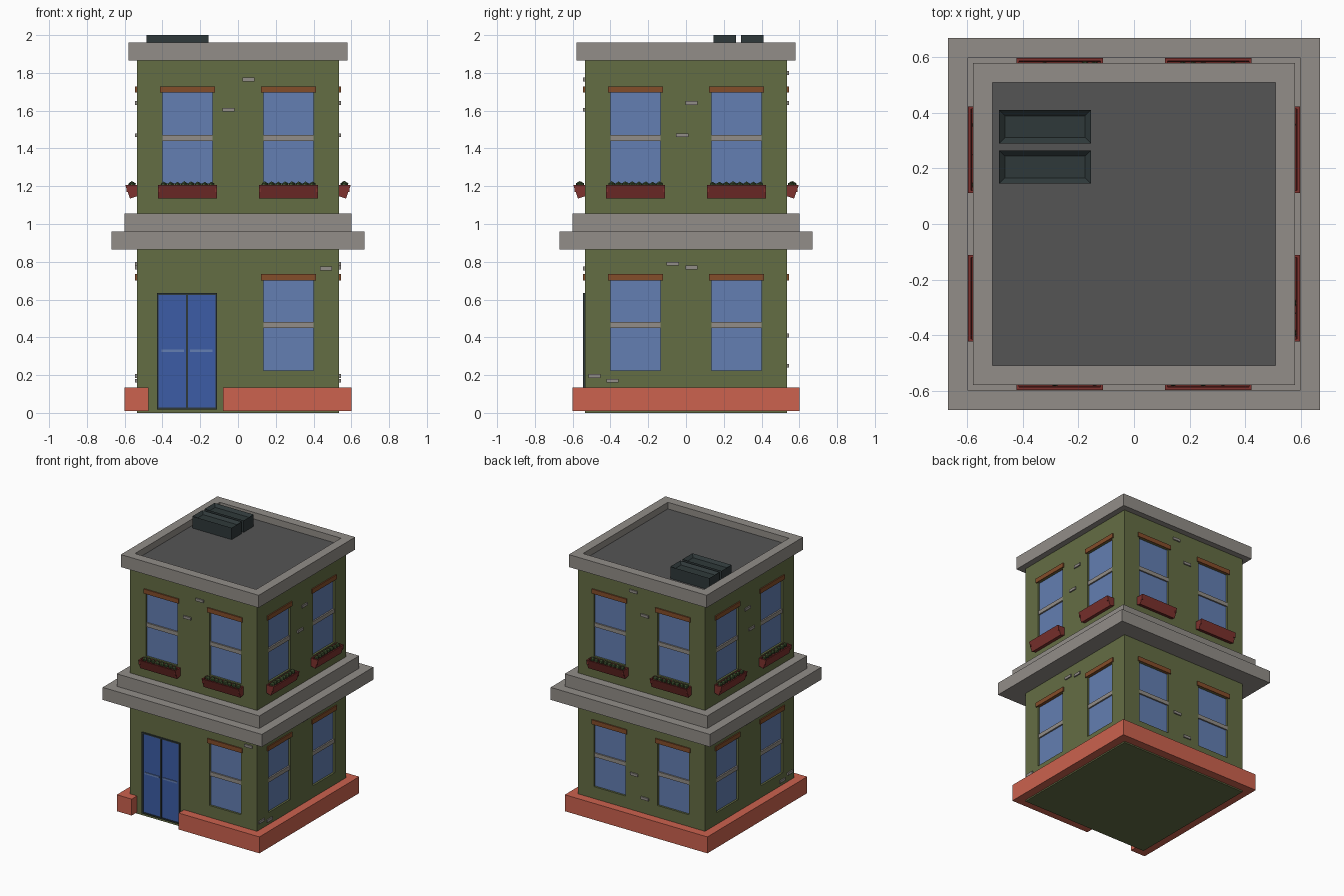
import bpy, bmesh, math, random
from mathutils import Vector, Matrix

if "Cube" in bpy.data.objects:
    bpy.data.objects.remove(bpy.data.objects["Cube"])

random.seed(4)


def material(name, r, g, b):
    lin = [((c / 255 + 0.055) / 1.055) ** 2.4 for c in (r, g, b)]
    m = bpy.data.materials.new(name)
    m.diffuse_color = (*lin, 1)
    m.use_nodes = True
    m.node_tree.nodes["Principled BSDF"].inputs["Base Color"].default_value = m.diffuse_color
    return m


WALL = material("olive wall", 100, 109, 68)
BRICK = material("red plinth", 204, 98, 78)
STONE = material("grey stone", 146, 141, 136)
ROOF = material("roof felt", 85, 85, 85)
METAL = material("dark metal", 47, 57, 58)
GLASS = material("window glass", 99, 126, 178)
DOOR = material("blue door", 60, 92, 166)
WOOD = material("brown lintel", 132, 77, 42)
POT = material("planter red", 126, 50, 46)
LEAF = material("leaves", 66, 84, 50)

# Each side maps (along wall, outward, height) to world space
SIDES = {
    "front": lambda u, o, z: (u, -o, z),
    "right": lambda u, o, z: (o, u, z),
    "back": lambda u, o, z: (u, o, z),
    "left": lambda u, o, z: (-o, u, z),
}
H = 0.535
FLOORS = [(0.225, 0.70), (1.215, 1.695)]
WINDOWS = [(-0.40, -0.135), (0.135, 0.40)]


def finish(bm, name, *mats):
    bmesh.ops.recalc_face_normals(bm, faces=bm.faces)
    me = bpy.data.meshes.new(name)
    bm.to_mesh(me)
    bm.free()
    for m in mats:
        me.materials.append(m)
    ob = bpy.data.objects.new(name, me)
    bpy.context.collection.objects.link(ob)
    return ob


def add_box(bm, x0, x1, y0, y1, z0, z1, side=None):
    mat = Matrix.Translation(((x0 + x1) / 2, (y0 + y1) / 2, (z0 + z1) / 2)) \
        @ Matrix.Diagonal((x1 - x0, y1 - y0, z1 - z0, 1))
    vs = bmesh.ops.create_cube(bm, size=1, matrix=mat)["verts"]
    if side:
        for v in vs:
            v.co = Vector(SIDES[side](*v.co))
    return vs


def boxes(name, mat, items):
    bm = bmesh.new()
    for it in items:
        add_box(bm, *it)
    return finish(bm, name, mat)


def extrude_outline(name, mat, pts, z0, z1):
    bm = bmesh.new()
    f = bm.faces.new([bm.verts.new((x, y, z0)) for x, y in pts])
    ext = bmesh.ops.extrude_face_region(bm, geom=[f], use_keep_orig=True)["geom"]
    for v in ext:
        if isinstance(v, bmesh.types.BMVert):
            v.co.z = z1
    return finish(bm, name, mat)


def openings(side):
    return [(u0, u1, z0, z1) for u0, u1 in WINDOWS for z0, z1 in FLOORS
            if not (side == "front" and u0 < 0 and z0 < 1)]


# Walls: a grid of panels per side, window cells pushed inwards
bm = bmesh.new()
us = [-H, -0.40, -0.135, 0.135, 0.40, H]
zs = [0, 0.225, 0.70, 1.215, 1.695, 1.88]
for side, at in SIDES.items():
    holes = openings(side)
    for u0, u1 in zip(us, us[1:]):
        for z0, z1 in zip(zs, zs[1:]):
            ring = [(u0, z0), (u1, z0), (u1, z1), (u0, z1)]
            outer = [bm.verts.new(at(u, H, z)) for u, z in ring]
            if (u0, u1, z0, z1) in holes:
                inner = [bm.verts.new(at(u, H - 0.015, z)) for u, z in ring]
                bm.faces.new(inner).material_index = 1
                for i in range(4):
                    j = (i + 1) % 4
                    bm.faces.new((outer[i], outer[j], inner[j], inner[i]))
            else:
                bm.faces.new(outer)
for z in (0, 1.88):
    bm.faces.new([bm.verts.new((x * H, y * H, z))
                  for x, y in ((-1, -1), (-1, 1), (1, 1), (1, -1))])
bmesh.ops.remove_doubles(bm, verts=bm.verts, dist=1e-4)
finish(bm, "walls", WALL, GLASS)

# Plinth with a gap for the door
P, Q = 0.60, 0.53
extrude_outline("plinth", BRICK, [
    (-0.475, -P), (-P, -P), (-P, P), (P, P), (P, -P), (-0.08, -P),
    (-0.08, -Q), (Q, -Q), (Q, Q), (-Q, Q), (-Q, -Q), (-0.475, -Q)], 0.01, 0.135)

# Stone ledges between the floors
boxes("lower_ledge", STONE, [(-0.67, 0.67, -0.67, 0.67, 0.865, 0.96)])
boxes("upper_ledge", STONE, [(-0.60, 0.60, -0.60, 0.60, 0.96, 1.055)])

# Parapet and roof deck
A, B = 0.58, 0.51
boxes("parapet", STONE, [(-A, A, -A, -B, 1.865, 1.96), (-A, A, B, A, 1.865, 1.96),
                         (-A, -B, -B, B, 1.865, 1.96), (B, A, -B, B, 1.865, 1.96)])
boxes("roof_deck", ROOF, [(-B, B, -B, B, 1.87, 1.91)])

# Roof vents with a recessed top
bm = bmesh.new()
for y0, y1 in ((0.145, 0.265), (0.29, 0.41)):
    vs = add_box(bm, -0.485, -0.155, y0, y1, 1.905, 2.0)
    top = [f for f in vs[0].link_faces[:] + vs[1].link_faces[:] if f.normal.z > 0.9]
    bm.normal_update()
    top = {f for v in vs for f in v.link_faces if f.normal.z > 0.9}
    bmesh.ops.inset_region(bm, faces=list(top), thickness=0.03, depth=0)
    for f in top:
        for v in f.verts:
            v.co.z -= 0.02
finish(bm, "roof_vents", METAL)

# Window rails and lintels
rails, lintels = [], []
for side in SIDES:
    for u0, u1, z0, z1 in openings(side):
        rails.append((u0, u1, H - 0.02, H - 0.004, z0 + 0.225, z0 + 0.255, side))
        lintels.append((u0 - 0.014, u1 + 0.014, H - 0.02, H + 0.009, z1, z1 + 0.034, side))
boxes("window_rails", STONE, rails)
boxes("lintels", WOOD, lintels)

# Loose bricks standing out of the walls
flank = [(0.03, 1.64), (-0.02, 1.47), (-0.07, 0.79), (0.03, 0.77), (-0.485, 0.195), (-0.39, 0.17)]
spots = {"front": [(0.055, 1.765), (-0.05, 1.605), (0.465, 0.765)],
         "back": [(0.065, 1.80), (-0.03, 1.64), (0.06, 0.41), (-0.03, 0.25)],
         "right": flank, "left": flank}
boxes("loose_bricks", STONE, [(u - 0.032, u + 0.032, H - 0.01, H + 0.009, z - 0.01, z + 0.01, s)
                              for s, pts in spots.items() for u, z in pts])

# Planters: an open trough profile swept along the wall, with leaves inside
profile = [(0.53, 1.148), (0.572, 1.135), (0.597, 1.207), (0.587, 1.207),
           (0.583, 1.19), (0.545, 1.19), (0.543, 1.207), (0.53, 1.207)]
pots, leaves = bmesh.new(), bmesh.new()
for side, at in SIDES.items():
    for c in (-0.267, 0.267):
        a, b = c - 0.156, c + 0.156
        ends = [[pots.verts.new(at(u, o, z)) for o, z in profile] for u in (a, b)]
        for e in ends:
            pots.faces.new(e)
        for i in range(len(profile)):
            j = (i + 1) % len(profile)
            pots.faces.new((ends[0][i], ends[0][j], ends[1][j], ends[1][i]))
        for u in (a, b - 0.01):
            add_box(pots, u, u + 0.01, 0.54, 0.59, 1.17, 1.206, side)
        for i in range(8):
            r = random.uniform(0.017, 0.021)
            pos = at(a + 0.03 + i * 0.036, 0.562 + random.uniform(-0.005, 0.005), 1.206)
            bmesh.ops.create_icosphere(leaves, subdivisions=1, radius=r,
                                       matrix=Matrix.Translation(pos))
finish(pots, "planters", POT)
finish(leaves, "planter_leaves", LEAF)

# Double door: frame, two leaves and push bars
D0, D1, DM = -0.43, -0.11, -0.27
F = (H - 0.02, H + 0.01)
boxes("door_frame", METAL, [(*s, "front") for s in (
    (D0, D0 + 0.01, *F, 0.018, 0.635), (D1 - 0.01, D1, *F, 0.018, 0.635),
    (DM - 0.005, DM + 0.005, *F, 0.028, 0.625),
    (D0 + 0.01, D1 - 0.01, *F, 0.625, 0.635), (D0 + 0.01, D1 - 0.01, *F, 0.018, 0.028))])
boxes("door_leaves", DOOR, [(u, u + 0.145, H - 0.02, H + 0.003, 0.028, 0.625, "front")
                            for u in (-0.42, -0.265)])
boxes("push_bars", GLASS, [(u, u + 0.12, H, H + 0.008, 0.322, 0.336, "front")
                           for u in (-0.405, -0.255)])
